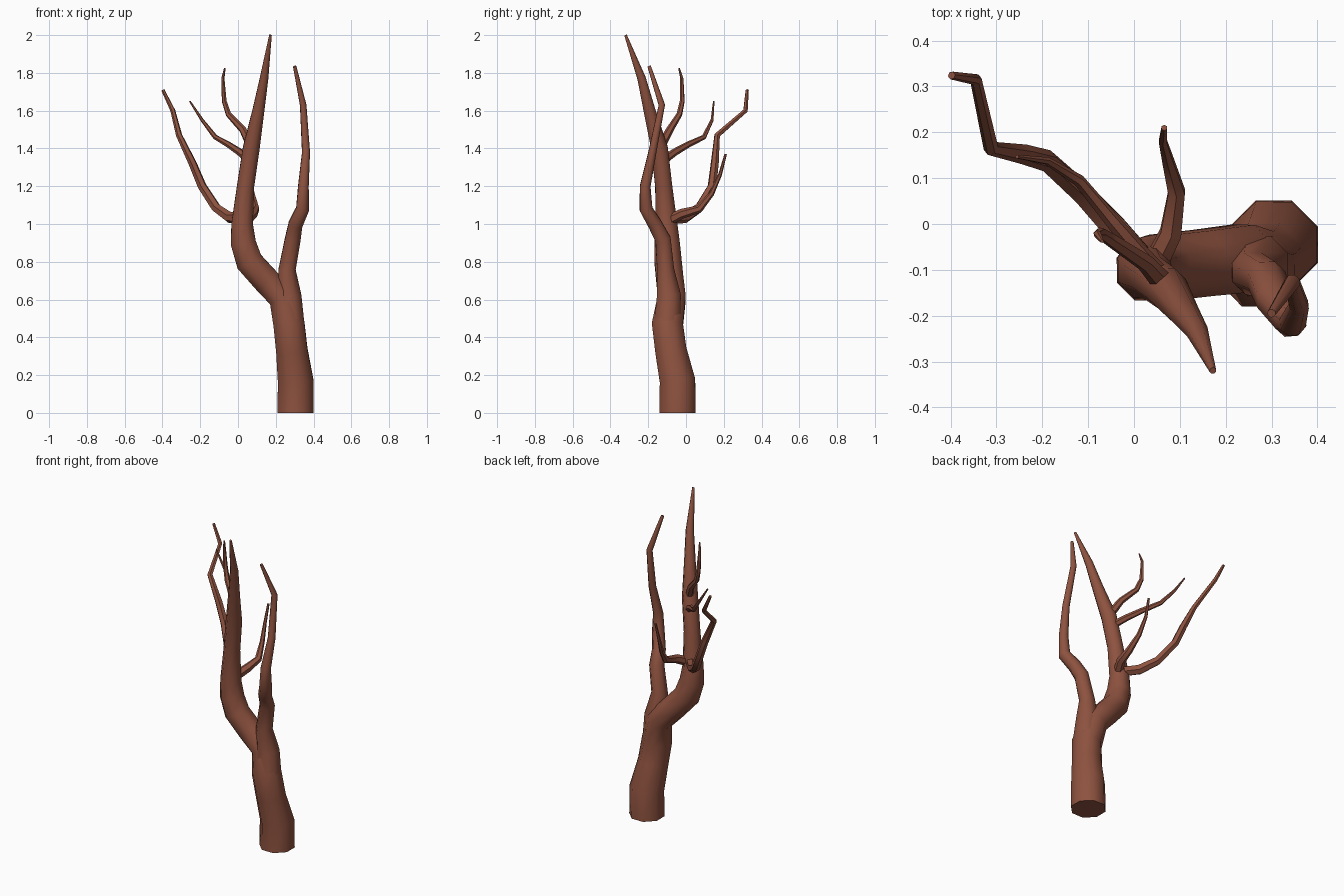
import bpy, bmesh, math
from mathutils import Vector

bark = bpy.data.materials.new("bark")
bark.diffuse_color = (0.27, 0.085, 0.05, 1)


def limb(name, points, sides=8):
    """Tapered tube through (x, y, z, radius) points, capped at both ends."""
    pos = [Vector(p[:3]) for p in points]
    bm = bmesh.new()
    rings, side, n = [], Vector((1, 0, 0)), len(pos)
    for i, c in enumerate(pos):
        a = (c - pos[i - 1]).normalized() if i else Vector()
        b = (pos[i + 1] - c).normalized() if i < n - 1 else Vector()
        t = (a + b).normalized()
        side = (side - t * side.dot(t)).normalized()
        up = t.cross(side)
        r = points[i][3] * (1.06 if sides == 8 else 1.1)
        ring = []
        for k in range(sides):
            ang = 2 * math.pi * (k + 0.5) / sides
            ring.append(bm.verts.new(c + (side * math.cos(ang) + up * math.sin(ang)) * r))
        rings.append(ring)
    for lo, hi in zip(rings, rings[1:]):
        for k in range(sides):
            j = (k + 1) % sides
            bm.faces.new((lo[k], lo[j], hi[j], hi[k]))
    bm.faces.new(rings[0][::-1])
    bm.faces.new(rings[-1])
    mesh = bpy.data.meshes.new(name)
    bm.to_mesh(mesh)
    bm.free()
    ob = bpy.data.objects.new(name, mesh)
    bpy.context.collection.objects.link(ob)
    mesh.materials.append(bark)
    bpy.ops.object.select_all(action='DESELECT')
    ob.select_set(True)
    bpy.context.view_layer.objects.active = ob
    bpy.ops.object.shade_smooth_by_angle(angle=math.radians(50))


# trunk that bends left and rises to the tallest tip
limb("trunk", [
    (.305, -.045, 0, .098), (.305, -.045, .17, .096), (.285, -.08, .33, .085),
    (.27, -.098, .47, .084), (.235, -.075, .61, .075), (.15, -.085, .70, .073),
    (.06, -.095, .80, .073), (.028, -.10, .90, .068), (.022, -.103, 1.0, .058),
    (.04, -.118, 1.2, .046), (.07, -.14, 1.4, .045), (.108, -.193, 1.6, .032),
    (.138, -.235, 1.77, .023), (.172, -.32, 2.0, .007)])

# right-hand fork
limb("right_limb", [
    (.28, -.098, .46, .074), (.272, -.09, .62, .065), (.26, -.108, .76, .046),
    (.29, -.122, .92, .042), (.305, -.165, 1.0, .038), (.342, -.212, 1.08, .035),
    (.346, -.216, 1.2, .028), (.36, -.178, 1.38, .021), (.345, -.128, 1.63, .017),
    (.30, -.195, 1.835, .009)])

# long branch sweeping left and back
limb("left_branch", [
    (.025, -.085, 1.03, .028), (-.045, -.005, 1.035, .028), (-.115, .07, 1.085, .024),
    (-.19, .138, 1.2, .022), (-.24, .152, 1.32, .020), (-.312, .165, 1.47, .015),
    (-.345, .315, 1.6, .012), (-.398, .324, 1.71, .008)], 6)

# short branch behind the trunk
limb("rear_branch", [
    (.045, -.09, 1.02, .026), (.08, -.02, 1.055, .024), (.093, .07, 1.08, .019),
    (.075, .135, 1.16, .013), (.063, .18, 1.26, .009), (.066, .21, 1.37, .006)], 6)

# two thin upper twigs
limb("lower_twig", [
    (.06, -.115, 1.34, .02), (.01, -.06, 1.38, .018), (-.05, .01, 1.42, .015),
    (-.12, .095, 1.46, .012), (-.19, .138, 1.55, .008), (-.255, .147, 1.65, .004)], 6)
limb("upper_twig", [
    (.065, -.13, 1.42, .022), (.025, -.085, 1.5, .018), (-.05, -.035, 1.58, .014),
    (-.073, -.02, 1.65, .012), (-.08, -.022, 1.77, .008), (-.07, -.037, 1.825, .004)], 6)
